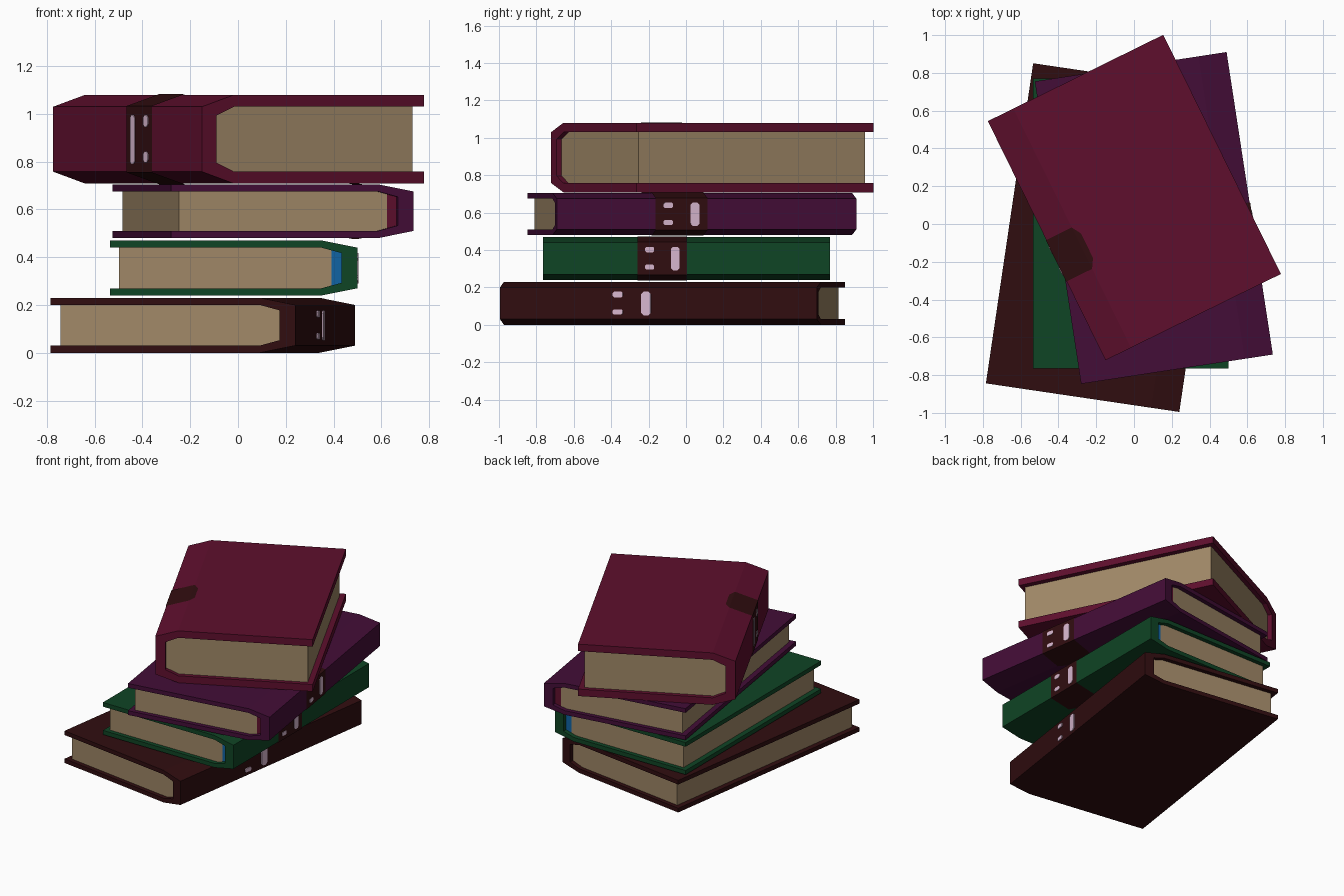
import bpy, bmesh, math
from mathutils import Matrix

if "Cube" in bpy.data.objects:
    bpy.data.objects.remove(bpy.data.objects["Cube"])


def material(name, rgb):
    m = bpy.data.materials.new(name)
    m.diffuse_color = (*rgb, 1)
    m.use_nodes = True
    m.node_tree.nodes["Principled BSDF"].inputs["Base Color"].default_value = m.diffuse_color
    return m


BROWN = material("dark_brown", (0.030, 0.004, 0.005))
GREEN = material("green", (0.0048, 0.058, 0.018))
PURPLE = material("purple", (0.056, 0.004, 0.038))
CRIMSON = material("crimson", (0.112, 0.0045, 0.026))
PAPER = material("paper", (0.35, 0.245, 0.135))
BLUE = material("blue", (0.005, 0.127, 0.37))
PALE = material("pale_mauve", (0.68, 0.47, 0.62))


def finish(bm, name, mat, matrix):
    bmesh.ops.recalc_face_normals(bm, faces=bm.faces)
    me = bpy.data.meshes.new(name)
    bm.to_mesh(me)
    bm.free()
    me.materials.append(mat)
    ob = bpy.data.objects.new(name, me)
    ob.matrix_world = matrix
    bpy.context.collection.objects.link(ob)
    return ob


def prism_y(name, profile, half, mat, matrix):
    """Extrude an (x, z) outline along y from -half to +half."""
    bm = bmesh.new()
    f = bm.faces.new([bm.verts.new((x, -half, z)) for x, z in profile])
    new = bmesh.ops.extrude_face_region(bm, geom=[f])["geom"]
    verts = [v for v in new if isinstance(v, bmesh.types.BMVert)]
    bmesh.ops.translate(bm, verts=verts, vec=(0, 2 * half, 0))
    finish(bm, name, mat, matrix)


def plate_x(name, x, y0, y1, z0, z1, mat, matrix):
    """Small thin plate with clipped corners, standing on the spine."""
    c = 0.25 * min(abs(y1 - y0), z1 - z0)
    y0, y1 = min(y0, y1), max(y0, y1)
    ring = [(y0 + c, z0), (y1 - c, z0), (y1, z0 + c), (y1, z1 - c),
            (y1 - c, z1), (y0 + c, z1), (y0, z1 - c), (y0, z0 + c)]
    bm = bmesh.new()
    f = bm.faces.new([bm.verts.new((x, y, z)) for y, z in ring])
    new = bmesh.ops.extrude_face_region(bm, geom=[f])["geom"]
    verts = [v for v in new if isinstance(v, bmesh.types.BMVert)]
    bmesh.ops.translate(bm, verts=verts, vec=(0.006, 0, 0))
    finish(bm, name, mat, matrix)


def book(name, cx, cy, z, w, length, h, t, angle, cover, band, flip=1, label=True):
    M = Matrix.Translation((cx, cy, z)) @ Matrix.Rotation(math.radians(angle), 4, 'Z')
    r = w / 2                       # spine is at local +x
    ch, sp, it = r - 0.15, r - 0.067, t * 1.75

    # cover: C-shaped section with a chamfered spine
    lower = [(-r, 0), (ch, 0), (r, t)]
    inner = [(-r, t), (ch, t), (sp, it)]
    up = lambda pts: [(x, h - zz) for x, zz in pts]
    prism_y(name + "_cover", lower + up(lower)[::-1] + up(inner) + inner[::-1],
            length / 2, cover, M)

    # page block, with a coloured strip beside the spine where there is one
    e = length / 2 - 0.03
    if band:
        k = 0.5
        mid = (ch + (sp - ch) * k, t + (it - t) * k)
        half = [(-r + 0.037, t), (ch, t), mid]
        strip = [mid, (sp, it)]
        prism_y(name + "_headband", strip + up(strip)[::-1], e, band, M)
    else:
        half = [(-r + 0.037, t), (ch, t), (sp, it)]
    prism_y(name + "_pages", half + up(half)[::-1], e, PAPER, M)

    # label wrapped round the spine, tapering on the boards
    if label:
        o = 0.003
        rows = [(ch - 0.03, -o, 0.05), (ch, -o, 0), (r + o, t - o, 0)]
        rows += [(x, h - zz, i) for x, zz, i in rows[::-1]]
        ya, yb = sorted((-0.17 * length * flip, 0.003 * length * flip))
        bm = bmesh.new()
        pairs = [(bm.verts.new((x, ya + i, zz)), bm.verts.new((x, yb - i, zz)))
                 for x, zz, i in rows]
        for (a, b), (c, d) in zip(pairs, pairs[1:]):
            bm.faces.new((a, b, d, c))
        finish(bm, name + "_spine_label", BROWN, M)

    # pale bar and two dots on the spine
    for part, y0, y1, z0, z1 in (("bar", -0.054, -0.024, 0.22, 0.77),
                                 ("lower_dot", -0.144, -0.112, 0.24, 0.36),
                                 ("upper_dot", -0.144, -0.112, 0.64, 0.77)):
        plate_x(f"{name}_spine_{part}", r, y0 * length * flip, y1 * length * flip,
                z0 * h, z1 * h, PALE, M)


# the stack, bottom to top
book("brown_book", -0.147, -0.072, 0.0, 1.035, 1.713, 0.23, 0.03, -8.4,
     BROWN, None, label=False)
book("green_book", -0.018, 0.002, 0.24, 1.035, 1.535, 0.23, 0.03, 0, GREEN, BLUE)
book("purple_book", 0.105, 0.032, 0.48, 1.027, 1.62, 0.225, 0.03, 8.7, PURPLE, CRIMSON)
book("crimson_book", 0.002, 0.14, 0.708, 1.035, 1.411, 0.372, 0.05, 206.2,
     CRIMSON, None, flip=-1)
